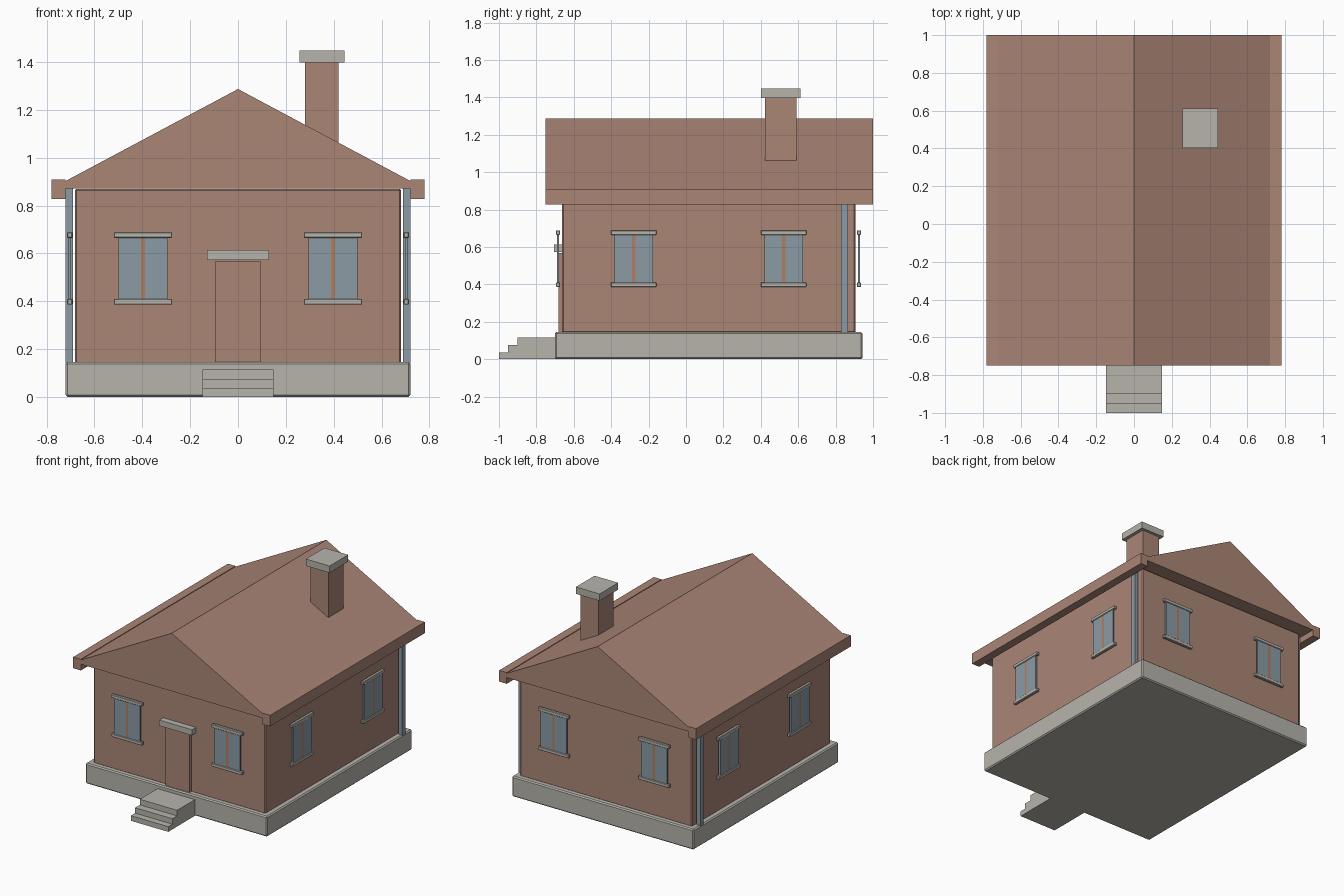
import bpy
import bmesh
from math import pi
from mathutils import Matrix, Vector

if "Cube" in bpy.data.objects:
    bpy.data.objects.remove(bpy.data.objects["Cube"])


def material(name, rgb):
    m = bpy.data.materials.new(name)
    m.diffuse_color = (*rgb, 1.0)
    m.use_nodes = True
    m.node_tree.nodes["Principled BSDF"].inputs["Base Color"].default_value = m.diffuse_color
    return m


BROWN = material("clay brown", (0.405, 0.236, 0.182))
STONE = material("pale stone", (0.474, 0.456, 0.413))
GLASS = material("blue grey", (0.258, 0.328, 0.376))
WOOD = material("warm wood", (0.445, 0.205, 0.122))


def finish(bm, name, mat, bevel=0.0):
    bmesh.ops.recalc_face_normals(bm, faces=bm.faces)
    me = bpy.data.meshes.new(name)
    bm.to_mesh(me)
    bm.free()
    me.materials.append(mat)
    ob = bpy.data.objects.new(name, me)
    bpy.context.collection.objects.link(ob)
    if bevel:
        mod = ob.modifiers.new("edge bevel", 'BEVEL')
        mod.width = bevel
        mod.segments = 1
    return ob


def box(name, mat, x, y, z, bevel=0.0, matrix=None):
    """Box from (min, max) ranges, optionally moved by a matrix."""
    bm = bmesh.new()
    bmesh.ops.create_cube(bm, size=1)
    for v in bm.verts:
        v.co = Vector([r[0] + (c + 0.5) * (r[1] - r[0])
                       for c, r in zip(v.co, (x, y, z))])
    if matrix:
        bm.transform(matrix)
    return finish(bm, name, mat, bevel)


def prism(name, mat, outline, offset):
    """Extrude a planar outline along an offset vector."""
    bm = bmesh.new()
    face = bm.faces.new([bm.verts.new(p) for p in outline])
    ext = bmesh.ops.extrude_face_region(bm, geom=[face])
    verts = [g for g in ext["geom"] if isinstance(g, bmesh.types.BMVert)]
    bmesh.ops.translate(bm, verts=verts, vec=offset)
    return finish(bm, name, mat)


# Base and walls
box("foundation", STONE, (-0.72, 0.72), (-0.70, 0.943), (0, 0.146), 0.008)
box("walls", BROWN, (-0.682, 0.682), (-0.662, 0.905), (0.14, 0.87), 0.007)

# Gabled roof and eave boards
y0, y1 = -0.75, 1.0
gable = [(-0.72, 0.872), (0.72, 0.872), (0.72, 0.903), (0, 1.287), (-0.72, 0.903)]
prism("roof", BROWN, [(x, y0, z) for x, z in gable], (0, y1 - y0, 0))
for side, s in (("left", -1), ("right", 1)):
    box(side + "_gutter", BROWN, sorted((s * 0.72, s * 0.78)), (y0, y1), (0.828, 0.908))
    box(side + "_downpipe", GLASS, sorted((s * 0.69, s * 0.72)), (0.83, 0.866), (0.14, 0.875))

# Chimney
box("chimney", BROWN, (0.28, 0.42), (0.422, 0.592), (1.0, 1.40))
box("chimney_cap", STONE, (0.256, 0.444), (0.402, 0.612), (1.398, 1.447))

# Entrance: door, lintel and stepped stairs
box("door", BROWN, (-0.096, 0.096), (-0.683, -0.65), (0.14, 0.567))
box("door_lintel", STONE, (-0.13, 0.13), (-0.706, -0.65), (0.573, 0.614))
steps = [(-1.0, 0), (-0.69, 0), (-0.69, 0.116), (-0.90, 0.116), (-0.90, 0.076),
         (-0.953, 0.076), (-0.953, 0.037), (-1.0, 0.037)]
prism("entrance_steps", STONE, [(-0.148, y, z) for y, z in steps], (0.296, 0, 0))


# Windows: modelled facing the front, then turned to their wall
def window(name, x, y, turn):
    m = Matrix.Translation((x, y, 0)) @ Matrix.Rotation(turn, 4, 'Z')
    for label, a, b in (("left", -0.103, -0.009), ("right", 0.009, 0.103)):
        box(f"{name}_{label}_pane", GLASS, (a, b), (-0.006, 0.006), (0.405, 0.67), matrix=m)
    box(name + "_mullion", WOOD, (-0.009, 0.009), (-0.006, 0.006), (0.405, 0.67), matrix=m)
    for label, z in (("sill", 0.386), ("lintel", 0.665)):
        box(f"{name}_{label}", STONE, (-0.122, 0.122), (-0.011, 0.011),
            (z, z + 0.024), 0.003, m)


for i, x in enumerate((-0.397, 0.397), 1):
    window(f"front_window_{i}", x, -0.684, 0)
    window(f"back_window_{i}", x, 0.925, pi)
for i, y in enumerate((-0.28, 0.522), 1):
    window(f"right_window_{i}", 0.703, y, pi / 2)
    window(f"left_window_{i}", -0.703, y, -pi / 2)
